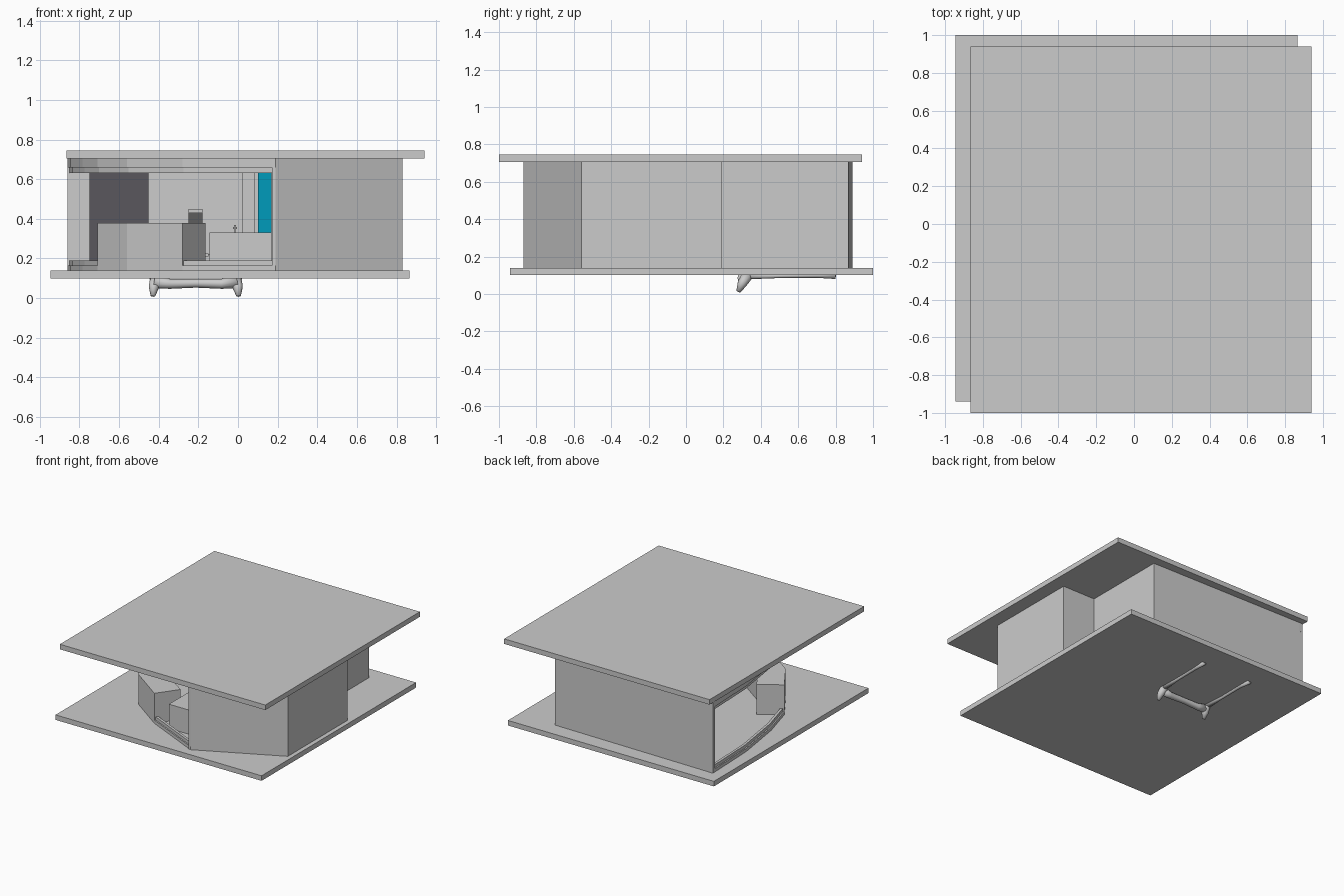
import bpy, bmesh, math
from mathutils import Vector

if "Cube" in bpy.data.objects:
    bpy.data.objects.remove(bpy.data.objects["Cube"])


def finish(name, bm, mat=None, smooth=False):
    bmesh.ops.recalc_face_normals(bm, faces=bm.faces)
    me = bpy.data.meshes.new(name)
    bm.to_mesh(me)
    bm.free()
    ob = bpy.data.objects.new(name, me)
    bpy.context.collection.objects.link(ob)
    if mat:
        me.materials.append(mat)
    if smooth:
        for p in me.polygons:
            p.use_smooth = True
    return ob


def prism(name, pts, z0, z1, mat=None):
    bm = bmesh.new()
    face = bm.faces.new([bm.verts.new((x, y, z0)) for x, y in pts])
    out = bmesh.ops.extrude_face_region(bm, geom=[face])
    for v in out['geom']:
        if isinstance(v, bmesh.types.BMVert):
            v.co.z = z1
    return finish(name, bm, mat)


def box(name, x0, x1, y0, y1, z0, z1, mat=None):
    return prism(name, [(x0, y0), (x1, y0), (x1, y1), (x0, y1)], z0, z1, mat)


def offset(path, d):
    # shift an open path to its left with mitred corners
    P = [Vector(p) for p in path]
    res = []
    for i, p in enumerate(P):
        dirs = []
        if i > 0:
            dirs.append((p - P[i - 1]).normalized())
        if i < len(P) - 1:
            dirs.append((P[i + 1] - p).normalized())
        n = [Vector((-q.y, q.x)) for q in dirs]
        m = sum(n, Vector((0, 0))).normalized()
        res.append(tuple(p + m * d / m.dot(n[0])))
    return res


def strip(name, path, d0, d1, z0, z1, mat=None):
    return prism(name, offset(path, d0) + offset(path, d1)[::-1], z0, z1, mat)


def material(name, col):
    m = bpy.data.materials.new(name)
    m.diffuse_color = col
    m.use_nodes = True
    m.node_tree.nodes["Principled BSDF"].inputs["Base Color"].default_value = m.diffuse_color
    return m


blue = material('blue', (0.0, 0.33, 0.5, 1))
dark = material('dark_grey', (0.1, 0.095, 0.11, 1))

# floor and roof slabs
box('floor_slab', -0.945, 0.865, -0.94, 1.0, 0.10, 0.14)
box('roof_slab', -0.865, 0.94, -1.0, 0.94, 0.705, 0.745)

# solid outer walls
strip('outer_walls', [(0.19, -0.87), (0.83, -0.56), (0.83, 0.19), (0.54, 0.19),
                      (0.54, 0.87), (-0.86, 0.89)], 0, 0.025, 0.14, 0.705)

# faceted window front: stepped sill and lintel
bay = [(-0.86, 0.89), (-0.845, 0.45), (-0.785, 0.05), (-0.71, -0.22),
       (-0.56, -0.45), (-0.28, -0.65), (0.19, -0.87)]
for part, zs in (('sill', (0.14, 0.165, 0.19)), ('lintel', (0.705, 0.66, 0.632))):
    strip('outer_' + part, bay, 0, 0.03, min(zs[:2]), max(zs[:2]))
    strip('inner_' + part, bay, 0.01, 0.03, min(zs[1:]), max(zs[1:]))
box('window_post', 0.172, 0.192, -0.868, -0.83, 0.14, 0.705)

# low solid counter in the bay
strip('bay_counter', bay[3:6], 0.0, 0.2, 0.14, 0.378)

# inner walls
box('partition', 0.172, 0.192, -0.84, 0.86, 0.14, 0.705)
box('inner_pier', 0.08, 0.172, 0.25, 0.28, 0.14, 0.705)
box('inner_pier_side', 0.02, 0.172, 0.82, 0.86, 0.14, 0.705)

# dark cupboard and blue panel
for i in range(2):
    x = -0.75 + i * 0.15
    box('dark_door', x, x + 0.149, 0.82, 0.855, 0.14, 0.65, dark)
box('blue_panel', 0.10, 0.17, 0.10, 0.115, 0.14, 0.65, blue)

# washstand and tap
box('washstand', -0.145, 0.17, -0.66, -0.40, 0.14, 0.332)
box('tap_stem', -0.02, -0.01, -0.45, -0.44, 0.33, 0.37)
box('tap_spout', -0.025, -0.005, -0.51, -0.44, 0.35, 0.36)

# chair with a curved back
strip('chair_back', [(0.36, 0.0), (0.25, 0.03), (0.19, 0.1), (0.19, 0.14)], 0, 0.02, 0, 0.07)
chair = bpy.data.objects['chair_back']
for v in chair.data.vertices:
    a, b, c = v.co
    v.co = (-0.25 + c, 0.0 - b, 0.62 - a)
box('chair_seat', -0.25, -0.15, -0.15, -0.02, 0.21, 0.225)
box('chair_leg', -0.21, -0.19, -0.09, -0.07, 0.14, 0.21)


# bed frame whose rounded rails and feet poke below the floor
def tube(name, pts, radii):
    bm = bmesh.new()
    rings = []
    for i, p in enumerate(pts):
        p = Vector(p)
        t = (Vector(pts[min(i + 1, len(pts) - 1)]) - Vector(pts[max(i - 1, 0)])).normalized()
        s = t.cross(Vector((0, 0, 1))).normalized()
        u = s.cross(t)
        rings.append([bm.verts.new(p + radii[i] * (s * math.cos(a) + u * math.sin(a)))
                      for a in [k * math.pi / 6 for k in range(12)]])
    for r, q in zip(rings, rings[1:]):
        for k in range(12):
            bm.faces.new((r[k], r[(k + 1) % 12], q[(k + 1) % 12], q[k]))
    bm.faces.new(rings[0])
    bm.faces.new(rings[-1])
    return finish(name, bm, smooth=True)


cx = -0.213
for s in (-1, 1):
    tube('bed_rail', [(cx + s * 0.205, 0.32, 0.10), (cx + s * 0.21, 0.5, 0.097),
                      (cx + s * 0.21, 0.7, 0.10), (cx + s * 0.215, 0.80, 0.098)],
         [0.022, 0.012, 0.014, 0.018])
    tube('bed_foot', [(cx + s * 0.20, 0.33, 0.10), (cx + s * 0.212, 0.30, 0.055),
                      (cx + s * 0.216, 0.28, 0.012)], [0.03, 0.026, 0.012])
tube('bed_crossbar', [(cx - 0.21, 0.31, 0.085), (cx - 0.13, 0.31, 0.072), (cx, 0.31, 0.075),
                      (cx + 0.13, 0.31, 0.072), (cx + 0.21, 0.31, 0.085)],
     [0.035, 0.025, 0.022, 0.025, 0.035])
box('mattress', -0.43, 0.0, 0.30, 0.81, 0.12, 0.22)
